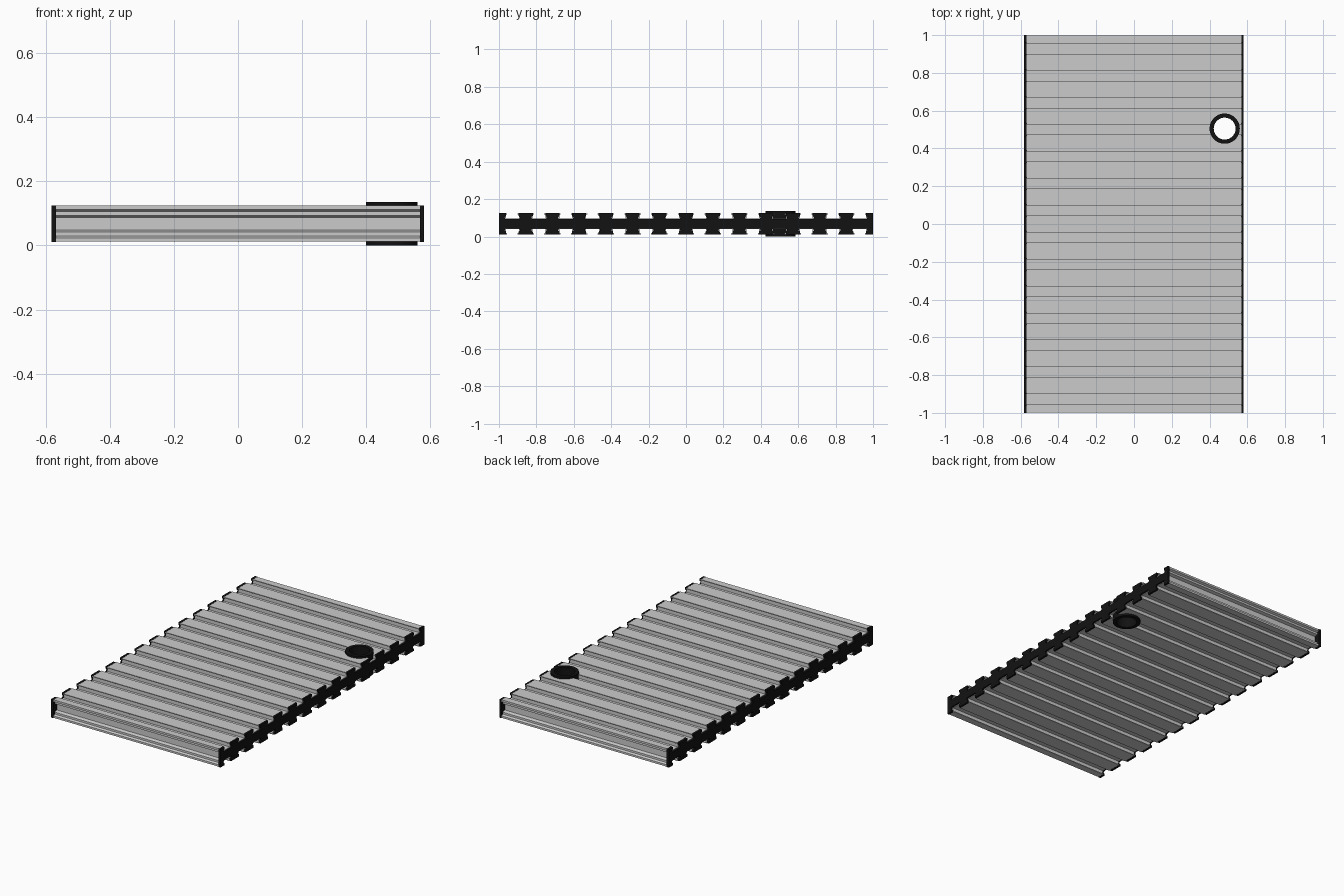
import bpy, bmesh, math

if "Cube" in bpy.data.objects:
    bpy.data.objects.remove(bpy.data.objects["Cube"])

N = 14                      # corrugations along the length
PITCH = 2.0 / N
ZC = 0.068                  # middle height

black = bpy.data.materials.new("black_rubber")
black.diffuse_color = (0.006, 0.006, 0.006, 1)
black.use_nodes = True
black.node_tree.nodes["Principled BSDF"].inputs["Base Color"].default_value = black.diffuse_color


def extrude_x(name, pts, x0, x1, mat=None):
    """Extrude a closed (y, z) outline from x0 to x1."""
    bm = bmesh.new()
    face = bm.faces.new([bm.verts.new((x0, y, z)) for y, z in pts])
    res = bmesh.ops.extrude_face_region(bm, geom=[face])
    verts = [g for g in res["geom"] if isinstance(g, bmesh.types.BMVert)]
    bmesh.ops.translate(bm, verts=verts, vec=(x1 - x0, 0, 0))
    bmesh.ops.recalc_face_normals(bm, faces=bm.faces)
    mesh = bpy.data.meshes.new(name)
    bm.to_mesh(mesh)
    bm.free()
    obj = bpy.data.objects.new(name, mesh)
    bpy.context.collection.objects.link(obj)
    if mat:
        mesh.materials.append(mat)
    return obj


def ribbed_outline(right_side, end):
    """Rib steps (offset from rib centre, height above middle), repeated and mirrored."""
    left = [(-y, h) for y, h in reversed(right_side)]
    top = []
    for k in range(N + 1):
        c = -1 + k * PITCH
        if k > 0:
            top += [(c + y, h) for y, h in left]
        if k < N:
            top += [(c + y, h) for y, h in right_side]
    start = [(-y, h) for y, h in end]           # end outline, middle to top
    upper = start + top + list(reversed(end))
    lower = [(y, -h) for y, h in reversed(upper)]
    return [(y, ZC + h) for y, h in upper + lower]


# Grey panel: ribs with thin overhanging lips, recessed channel at both ends
panel_rib = [(0.044, 0.056), (0.044, 0.051), (0.037, 0.047), (0.037, 0.028)]
panel_end = [(0.965, 0.020), (0.985, 0.026), (0.985, 0.038), (0.998, 0.044), (0.998, 0.056)]
panel = extrude_x("ribbed_panel", ribbed_outline(panel_rib, panel_end), -0.57, 0.57)

# Black end caps following the ribs
cap_rib = [(0.038, 0.057), (0.038, 0.043), (0.030, 0.036), (0.033, 0.027), (0.042, 0.025)]
cap_end = [(1.0, 0.020), (1.0, 0.057)]
caps = ribbed_outline(cap_rib, cap_end)
extrude_x("left_end_cap", caps, -0.583, -0.568, black)
extrude_x("right_end_cap", caps, 0.568, 0.58, black)

# Hole through the panel
HX, HY = 0.48, 0.505
bpy.ops.mesh.primitive_cylinder_add(vertices=48, radius=0.07, depth=0.4, location=(HX, HY, ZC))
cutter = bpy.context.object
cutter.name = "hole_cutter"
mod = panel.modifiers.new("hole", "BOOLEAN")
mod.object = cutter
mod.solver = "EXACT"
bpy.context.view_layer.objects.active = panel
bpy.ops.object.modifier_apply(modifier="hole")
bpy.data.objects.remove(cutter)

# Black grommet sleeve lining the hole
bm = bmesh.new()
section = [(0.058, 0.0), (0.080, 0.0), (0.080, 0.136), (0.058, 0.136)]
vs = [bm.verts.new((HX + r, HY, z)) for r, z in section]
edges = [bm.edges.new((vs[i], vs[(i + 1) % 4])) for i in range(4)]
bmesh.ops.spin(bm, geom=vs + edges, cent=(HX, HY, 0), axis=(0, 0, 1),
               angle=2 * math.pi, steps=48, use_merge=True)
bmesh.ops.remove_doubles(bm, verts=bm.verts, dist=1e-5)
bmesh.ops.recalc_face_normals(bm, faces=bm.faces)
mesh = bpy.data.meshes.new("grommet")
bm.to_mesh(mesh)
bm.free()
mesh.materials.append(black)
grommet = bpy.data.objects.new("grommet", mesh)
bpy.context.collection.objects.link(grommet)
bpy.ops.object.select_all(action="DESELECT")
grommet.select_set(True)
bpy.context.view_layer.objects.active = grommet
bpy.ops.object.shade_smooth_by_angle(angle=math.radians(30))
